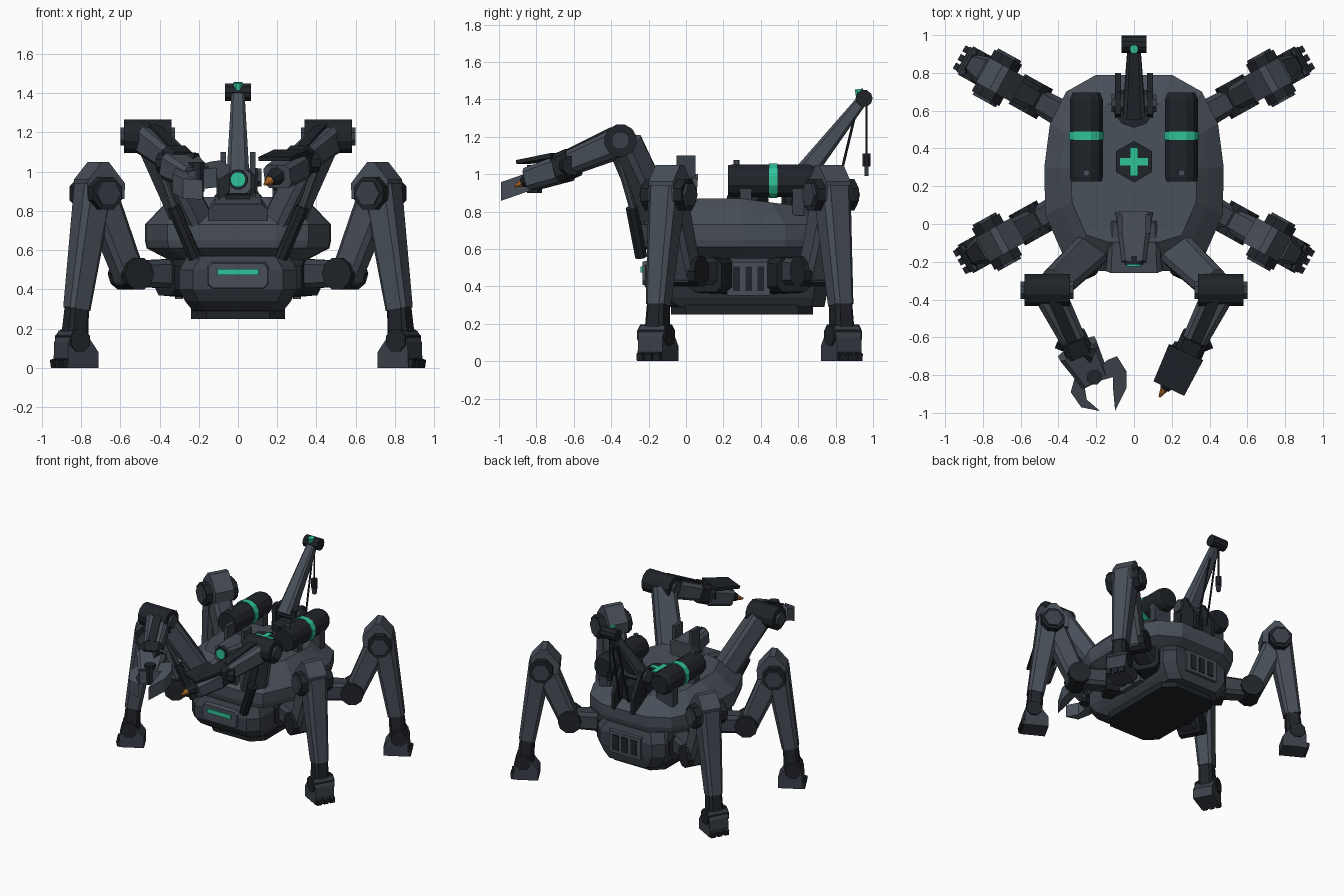
import bpy, bmesh, math
from mathutils import Vector as V

if "Cube" in bpy.data.objects:
    bpy.data.objects.remove(bpy.data.objects["Cube"])


def mat(name, c):
    m = bpy.data.materials.new(name)
    m.diffuse_color = (*c, 1)
    m.use_nodes = True
    m.node_tree.nodes["Principled BSDF"].inputs["Base Color"].default_value = m.diffuse_color
    return m


GREY = mat("grey", (.065, .078, .098))
MID = mat("mid_grey", (.042, .05, .064))
DARK = mat("dark", (.014, .017, .022))
GREEN = mat("green", (.03, .55, .32))
ORANGE = mat("orange", (.6, .2, .03))


def loft(name, rings, m):
    """Skin a list of equal-length 3D rings and cap both ends."""
    bm = bmesh.new()
    vs = [[bm.verts.new(p) for p in r] for r in rings]
    n = len(vs[0])
    for a, b in zip(vs, vs[1:]):
        for i in range(n):
            j = (i + 1) % n
            bm.faces.new((a[i], a[j], b[j], b[i]))
    bm.faces.new(vs[0])
    bm.faces.new(vs[-1])
    bmesh.ops.recalc_face_normals(bm, faces=bm.faces)
    me = bpy.data.meshes.new(name)
    bm.to_mesh(me)
    bm.free()
    ob = bpy.data.objects.new(name, me)
    me.materials.append(m)
    bpy.context.collection.objects.link(ob)
    return ob


def section(n, w, h):
    if n == 4:
        return [(w, h), (-w, h), (-w, -h), (w, -h)]
    if n == 'c':  # rectangle with cut corners
        c = .35 * min(w, h)
        return [(w, h - c), (w - c, h), (c - w, h), (-w, h - c),
                (-w, c - h), (c - w, -h), (w - c, -h), (w, c - h)]
    return [(w * math.cos(2 * math.pi * (i + .5) / n), h * math.sin(2 * math.pi * (i + .5) / n)) for i in range(n)]


def beam(name, a, b, s0, s1, n, m, side=(1, 0, 0)):
    """Tapered bar from a to b; s0 and s1 are half sizes (along side, across)."""
    a, b, side = V(a), V(b), V(side)
    d = (b - a).normalized()
    up = d.cross(side).normalized()
    side = up.cross(d)
    return loft(name, [[p + side * x + up * y for x, y in section(n, *s)] for p, s in ((a, s0), (b, s1))], m)


def cyl(name, a, b, r, n, m, r1=None):
    side = (0, 0, 1) if abs(b[2] - a[2]) < .7 * (V(b) - V(a)).length else (1, 0, 0)
    r1 = r if r1 is None else r1
    return beam(name, a, b, (r, r), (r1, r1), n, m, side)


def box(name, x, y, z, m):
    return loft(name, [[(x[0], y[0], k), (x[1], y[0], k), (x[1], y[1], k), (x[0], y[1], k)] for k in z], m)


# Lower hull, belly plate and armoured shell
def octagon(hx, y0, y1, c, z):
    half = [(hx - c, y0), (hx, y0 + c), (hx, y1 - c), (hx - c, y1)]
    return [(x, y, z) for x, y in half] + [(-x, y, z) for x, y in reversed(half)]


loft("belly_plate", [octagon(.24, -.08, .68, .08, z) for z in (.25, .3)], DARK)
loft("lower_hull", [octagon(.23, -.1, .74, .07, .29), octagon(.27, -.18, .75, .07, .34),
                    octagon(.3, -.22, .76, .07, .4), octagon(.3, -.22, .76, .07, .5),
                    octagon(.26, -.18, .72, .07, .57)], MID)
OUT = [(.2, -.25), (.36, -.2), (.47, .05), (.475, .3), (.445, .53), (.36, .7), (.2, .79)]
OUT += [(-x, y) for x, y in reversed(OUT)]
loft("shell", [[(x * s, .27 + (y - .27) * s, z - (.09 * max(0, y - .3) if z > .8 else 0)) for x, y in OUT]
               for z, s in ((.55, .74), (.61, .98), (.65, 1), (.73, 1), (.82, .82), (.87, .7))], GREY)
beam("front_hood", (0, -.23, .76), (0, .02, .86), (.15, .08), (.12, .03), 'c', GREY)

# Front panel with light bar
beam("front_panel", (0, -.2, .47), (0, -.232, .47), (.16, .07), (.15, .062), 'c', GREY)
box("front_light", (-.105, .105), (-.242, -.22), (.474, .505), GREEN)

# Cooling vents on both sides and the back
for s in (-1, 1):
    box("side_vent", (s * .28, s * .32), (.22, .45), (.35, .53), GREY)
    for k in (.27, .335, .4):
        box("side_vent_slot", (s * .3, s * .325), (k - .018, k + .018), (.375, .505), DARK)
box("back_vent", (-.14, .14), (.73, .775), (.36, .53), GREY)
for k in (-.08, 0, .08):
    box("back_vent_slot", (k - .025, k + .025), (.75, .782), (.385, .505), DARK)


# Four legs, each in a vertical plane turned outward by 29 degrees
def leg(sx, sy):
    def L(u, z, w=0):
        return V((sx * (.52 + .875 * u - .485 * w), .34 + sy * (.32 + .485 * u + .875 * w), z))
    W = V((-.485 * sx, .875 * sy, 0))

    def plate(name, pts, w, m):
        loft(name, [[L(u, z, k) for u, z in pts] for k in (-w, w)], m)
    pre = ("front" if sy < 0 else "back") + "_leg_"
    beam(pre + "mount", L(-.3, .46), L(-.17, .46), (.1, .1), (.1, .09), 'c', DARK, W)
    beam(pre + "coxa", L(-.2, .48), L(.03, .48), (.075, .075), (.065, .065), 'c', MID, W)
    cyl(pre + "hip", L(.03, .48, -.09), L(.03, .48, .09), .085, 10, DARK)
    beam(pre + "femur", L(.03, .45), L(.225, .9), (.065, .07), (.075, .085), 'c', GREY, W)
    plate(pre + "knee_housing", [(.11, .86), (.105, .94), (.2, 1.05), (.24, 1.05), (.32, .96), (.32, .86)], .075, GREY)
    cyl(pre + "knee", L(.235, .89, -.125), L(.235, .89, .125), .09, 8, DARK)
    cyl(pre + "knee_bolt", L(.235, .89, -.14), L(.235, .89, .14), .07, 6, MID)
    beam(pre + "tibia", L(.245, .93), L(.345, .3), (.085, .085), (.055, .06), 'c', GREY, W)
    beam(pre + "ankle", L(.343, .33), L(.36, .12), (.05, .052), (.058, .06), 'c', DARK, W)
    cyl(pre + "ankle_pin", L(.37, .14, -.085), L(.37, .14, .085), .06, 8, DARK)
    plate(pre + "foot", [(.26, 0), (.26, .08), (.32, .16), (.335, .19), (.41, .19), (.435, .13), (.44, 0)], .075, MID)
    for w in (-.052, 0, .052):
        beam(pre + "toe", L(.4, .03, w), L(.46, .02, w), (.018, .03), (.018, .02), 4, DARK, W)


for sx in (-1, 1):
    for sy in (-1, 1):
        leg(sx, sy)

# Two arms: shoulder, upper arm, piston, elbow, forearm, wrist
for s in (-1, 1):
    pre = ("left" if s < 0 else "right") + "_arm_"
    S = (s, 1, 0)
    cyl(pre + "shoulder", (s * .13, -.17, .71), (s * .27, -.03, .71), .09, 10, DARK)
    beam(pre + "upper", (s * .2, -.11, .68), (s * .43, -.33, 1.17), (.1, .075), (.085, .075), 'c', GREY, S)
    cyl(pre + "piston", (s * .22, -.24, .56), (s * .33, -.29, .82), .035, 8, DARK)
    cyl(pre + "piston_rod", (s * .32, -.28, .8), (s * .42, -.36, 1.08), .02, 8, GREY)
    cyl(pre + "elbow", (s * .34, -.35, 1.18), (s * .58, -.35, 1.18), .088, 12, DARK)
    cyl(pre + "elbow_cap", (s * .32, -.35, 1.18), (s * .6, -.35, 1.18), .05, 8, MID)
    P = (s * .9, -.43, 0)
    beam(pre + "forearm", (s * .45, -.36, 1.165), (s * .31, -.64, 1.05), (.085, .075), (.065, .06), 'c', GREY, P)
    beam(pre + "forearm_guard", (s * .43, -.39, 1.235), (s * .33, -.62, 1.12), (.03, .015), (.03, .015), 4, DARK, P)
    beam(pre + "wrist", (s * .325, -.6, 1.065), (s * .29, -.68, 1.03), (.075, .075), (.075, .075), 'c', DARK, P)
    cyl(pre + "wrist_pin", (s * .4, -.61, 1.045), (s * .21, -.69, 1.045), .055, 8, DARK)

# Right tool: torch with cover plate
P = (.9, -.43, 0)
beam("torch_body", (.285, -.67, 1.025), (.2, -.83, .975), (.085, .07), (.075, .06), 'c', GREY, P)
beam("torch_cover", (.275, -.68, 1.1), (.185, -.87, 1.065), (.1, .013), (.09, .01), 4, DARK, P)
cyl("torch_nozzle", (.2, -.82, .98), (.163, -.87, .955), .05, 8, DARK, .028)
cyl("torch_tip", (.165, -.865, .957), (.135, -.915, .935), .026, 8, ORANGE, .006)

# Left tool: two-fingered claw
beam("claw_palm", (-.3, -.66, 1.03), (-.21, -.82, .97), (.11, .07), (.08, .055), 'c', GREY, (.9, .43, 0))
cyl("claw_hinge", (-.21, -.81, .9), (-.21, -.81, 1.05), .042, 8, DARK)
FINGERS = [[(-.2, -.78), (-.31, -.8), (-.335, -.89), (-.28, -.97), (-.18, -.99), (-.25, -.93), (-.26, -.87), (-.2, -.84)],
           [(-.2, -.77), (-.14, -.72), (-.09, -.7), (-.04, -.78), (-.04, -.87), (-.1, -.99), (-.11, -.88), (-.11, -.81), (-.18, -.83)]]
for f in FINGERS:
    loft("claw_finger", [[(x, y, .97 + .35 * (y + .81) + k) for x, y in f] for k in (-.05, .05)], GREY)

# Sensor head
beam("head", (0, -.2, .95), (0, .06, .93), (.065, .06), (.1, .07), 'c', GREY)
box("head_neck", (-.06, .06), (-.12, .04), (.82, .92), DARK)
for s in (-1, 1):
    box("head_ear", (s * .06, s * .09), (-.05, .05), (.86, 1.1), MID)
cyl("head_lens_ring", (0, -.17, .96), (0, -.215, .96), .052, 12, DARK)
cyl("head_lens", (0, -.2, .96), (0, -.225, .96), .04, 12, GREEN)

# Supply tanks with green bands
for s in (-1, 1):
    x = s * .252
    ring = [(.225, .085), (.25, .09), (.66, .09), (.695, .075)]
    loft("tank", [[(x + a, y, .965 + b) for a, b in section(12, r, r)] for y, r in ring], DARK)
    cyl("tank_band", (x, .445, .965), (x, .49, .965), .096, 12, GREEN)
    cyl("tank_valve", (x, .27, 1.03), (x, .27, 1.075), .018, 8, GREY)
    for y in (.32, .6):
        box("tank_saddle", (x - .075, x + .075), (y - .03, y + .03), (.78, .93), MID)

# Cross badge on the back
cyl("cross_pad", (0, .33, .85), (0, .33, .885), .11, 6, DARK)
box("cross_long", (-.02, .02), (.255, .405), (.87, .893), GREEN)
box("cross_wide", (-.075, .075), (.31, .35), (.87, .8925), GREEN)

# Rear crane with hook
cyl("crane_turret", (0, .62, .78), (0, .62, .9), .11, 10, DARK)
for s in (-1, 1):
    loft("crane_bracket", [[(s * k, y, z) for y, z in ((.56, .8), (.58, 1.02), (.7, 1.02), (.8, .85), (.8, .72))]
                           for k in (.07, .1)], DARK)
    beam("crane_stay", (s * .025, .9, 1.3), (s * .04, .78, .8), (.007, .007), (.007, .007), 6, DARK)
cyl("crane_pivot", (-.12, .64, .97), (.12, .64, .97), .05, 8, MID)
beam("crane_boom", (0, .6, .96), (0, .945, 1.4), (.058, .06), (.033, .03), 'c', GREY)
cyl("crane_pulley", (-.065, .952, 1.405), (.065, .952, 1.405), .046, 10, DARK)
cyl("crane_lamp", (0, .93, 1.42), (0, .925, 1.455), .024, 8, GREEN)
cyl("crane_cable", (0, .965, 1.4), (0, .965, 1.1), .006, 6, DARK)
cyl("hook_block", (0, .965, 1.04), (0, .965, 1.11), .024, 8, DARK)
beam("hook", (0, .965, 1.05), (0, .965, .99), (.02, .012), (.012, .01), 4, MID)
